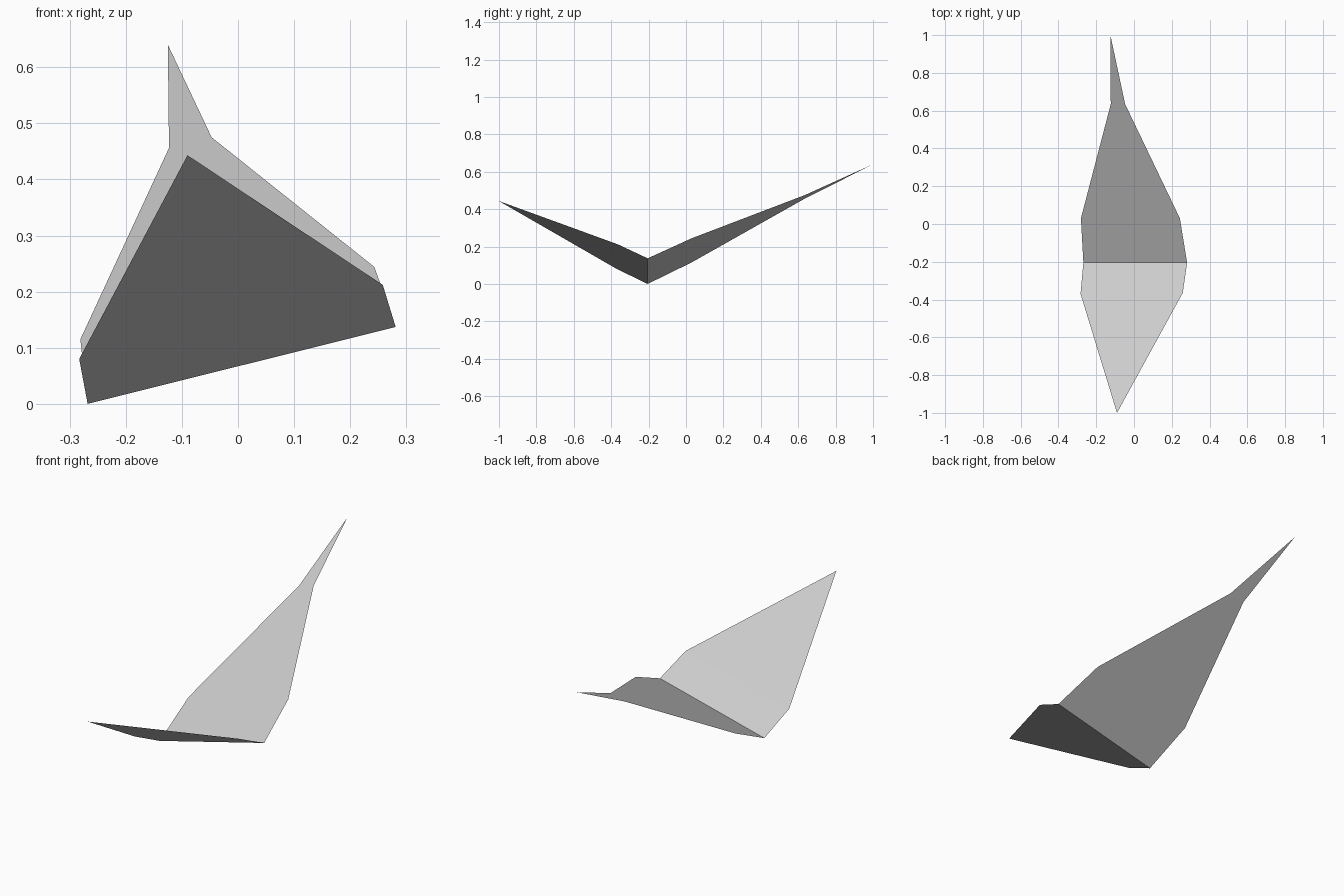
import bpy
import bmesh

default_cube = bpy.data.objects.get("Cube")
if default_cube:
    bpy.data.objects.remove(default_cube, do_unlink=True)

grey = bpy.data.materials.new("light grey")
grey.use_nodes = True
colour = (0.6, 0.6, 0.6, 1)
grey.diffuse_color = colour
grey.node_tree.nodes["Principled BSDF"].inputs["Base Color"].default_value = colour


def make_sheet(name, rows):
    """Skin a thin flat sheet through rows of one (tip) or two (edge) points."""
    bm = bmesh.new()
    rows = [[bm.verts.new(point) for point in row] for row in rows]
    for near, far in zip(rows, rows[1:]):
        bm.faces.new(near + far[::-1])
    bmesh.ops.recalc_face_normals(bm, faces=bm.faces)
    bm.normal_update()
    if sum(face.normal.z for face in bm.faces) < 0:
        bmesh.ops.reverse_faces(bm, faces=bm.faces)
    mesh = bpy.data.meshes.new(name)
    bm.to_mesh(mesh)
    bm.free()
    mesh.materials.append(grey)
    sheet = bpy.data.objects.new(name, mesh)
    bpy.context.collection.objects.link(sheet)
    return sheet


# Crease shared by both panels
fold = [(-0.268, -0.205, 0), (0.281, -0.205, 0.137)]

# Short panel rising to the front point
make_sheet("front_panel", [
    fold,
    [(-0.283, -0.37, 0.08), (0.258, -0.365, 0.212)],
    [(-0.09, -1, 0.443)],
])

# Long panel rising to the narrow rear spike
make_sheet("rear_panel", [
    fold,
    [(-0.281, 0.03, 0.115), (0.243, 0.03, 0.244)],
    [(-0.123, 0.635, 0.456), (-0.047, 0.635, 0.475)],
    [(-0.125, 1, 0.64)],
])
